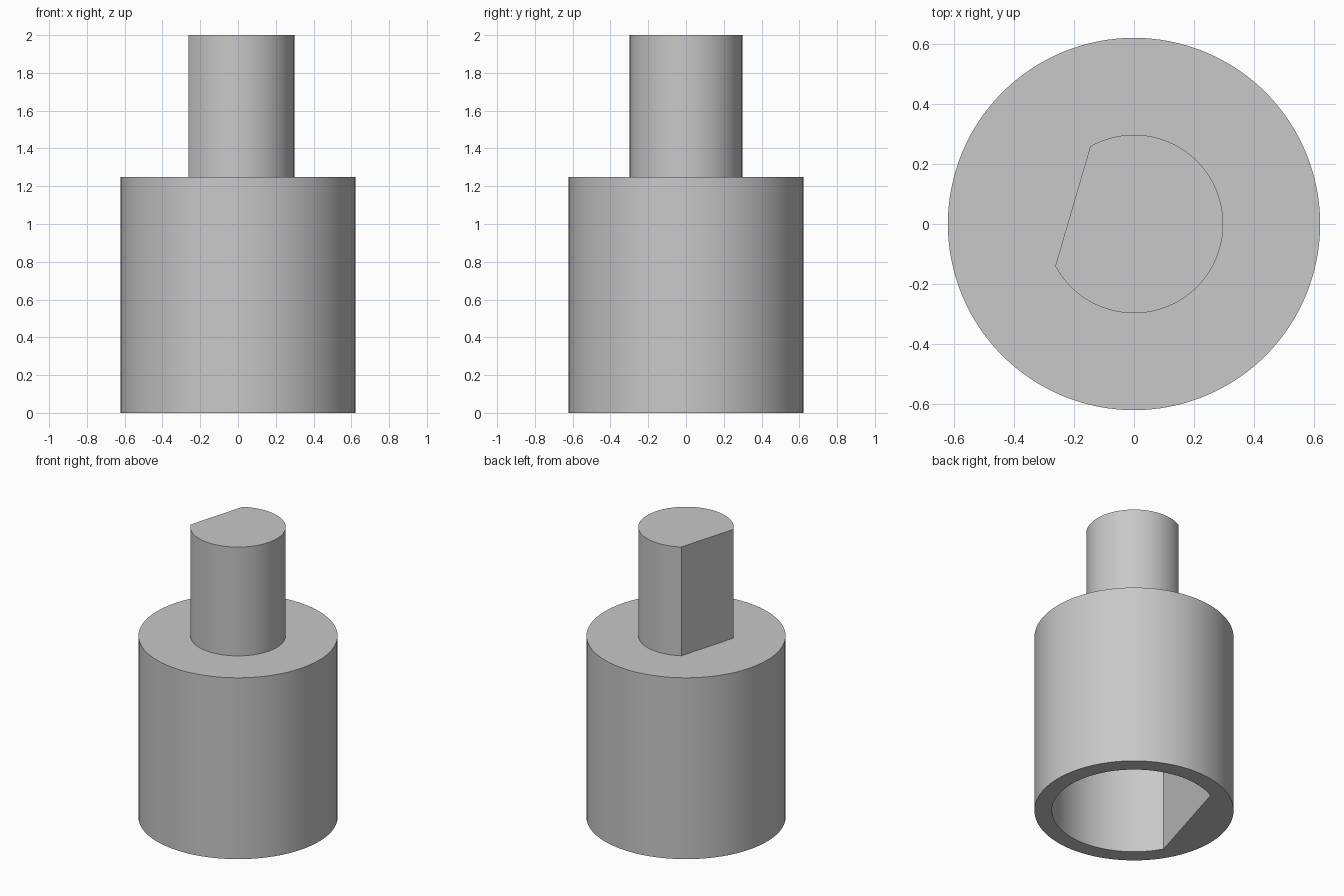
import bpy, bmesh
from math import acos, cos, sin, pi, radians

old = bpy.data.objects.get("Cube")
if old:
    bpy.data.objects.remove(old, do_unlink=True)

SEGMENTS = 128
FLAT_DIRECTION = radians(163.7)

grey = bpy.data.materials.new("plain grey")
grey.use_nodes = True
grey.diffuse_color = (0.58, 0.58, 0.58, 1)
grey.node_tree.nodes["Principled BSDF"].inputs["Base Color"].default_value = grey.diffuse_color


def round_bar(name, radius, bottom, top, flat=None):
    """Upright bar; flat is the distance from the axis to a flat side."""
    if flat is None:
        angles = [2 * pi * i / SEGMENTS for i in range(SEGMENTS)]
    else:
        half = acos(flat / radius)
        sweep = 2 * pi - 2 * half
        angles = [FLAT_DIRECTION + half + sweep * i / SEGMENTS for i in range(SEGMENTS + 1)]
    bm = bmesh.new()
    base = bm.faces.new([bm.verts.new((radius * cos(a), radius * sin(a), bottom)) for a in angles])
    new = bmesh.ops.extrude_face_region(bm, geom=[base], use_keep_orig=True)
    verts = [v for v in new["geom"] if isinstance(v, bmesh.types.BMVert)]
    bmesh.ops.translate(bm, vec=(0, 0, top - bottom), verts=verts)
    bmesh.ops.recalc_face_normals(bm, faces=bm.faces)
    mesh = bpy.data.meshes.new(name)
    bm.to_mesh(mesh)
    bm.free()
    mesh.materials.append(grey)
    obj = bpy.data.objects.new(name, mesh)
    bpy.context.collection.objects.link(obj)
    return obj


def combine(target, tool, operation):
    """Apply a boolean and remove its tool."""
    bpy.ops.object.select_all(action="DESELECT")
    bpy.context.view_layer.objects.active = target
    target.select_set(True)
    mod = target.modifiers.new(operation.lower(), "BOOLEAN")
    mod.operation = operation
    mod.solver = "EXACT"
    mod.object = tool
    bpy.ops.object.modifier_apply(modifier=mod.name)
    bpy.data.objects.remove(tool, do_unlink=True)


# Wide body with a D-shaped shaft on top and a D-shaped socket underneath
adapter = round_bar("shaft_adapter", 0.622, 0, 1.25)
combine(adapter, round_bar("shaft", 0.298, 1.15, 2, flat=0.213), "UNION")
combine(adapter, round_bar("socket", 0.513, -0.1, 1.0, flat=0.362), "DIFFERENCE")

bpy.ops.object.shade_smooth_by_angle(angle=radians(30))
